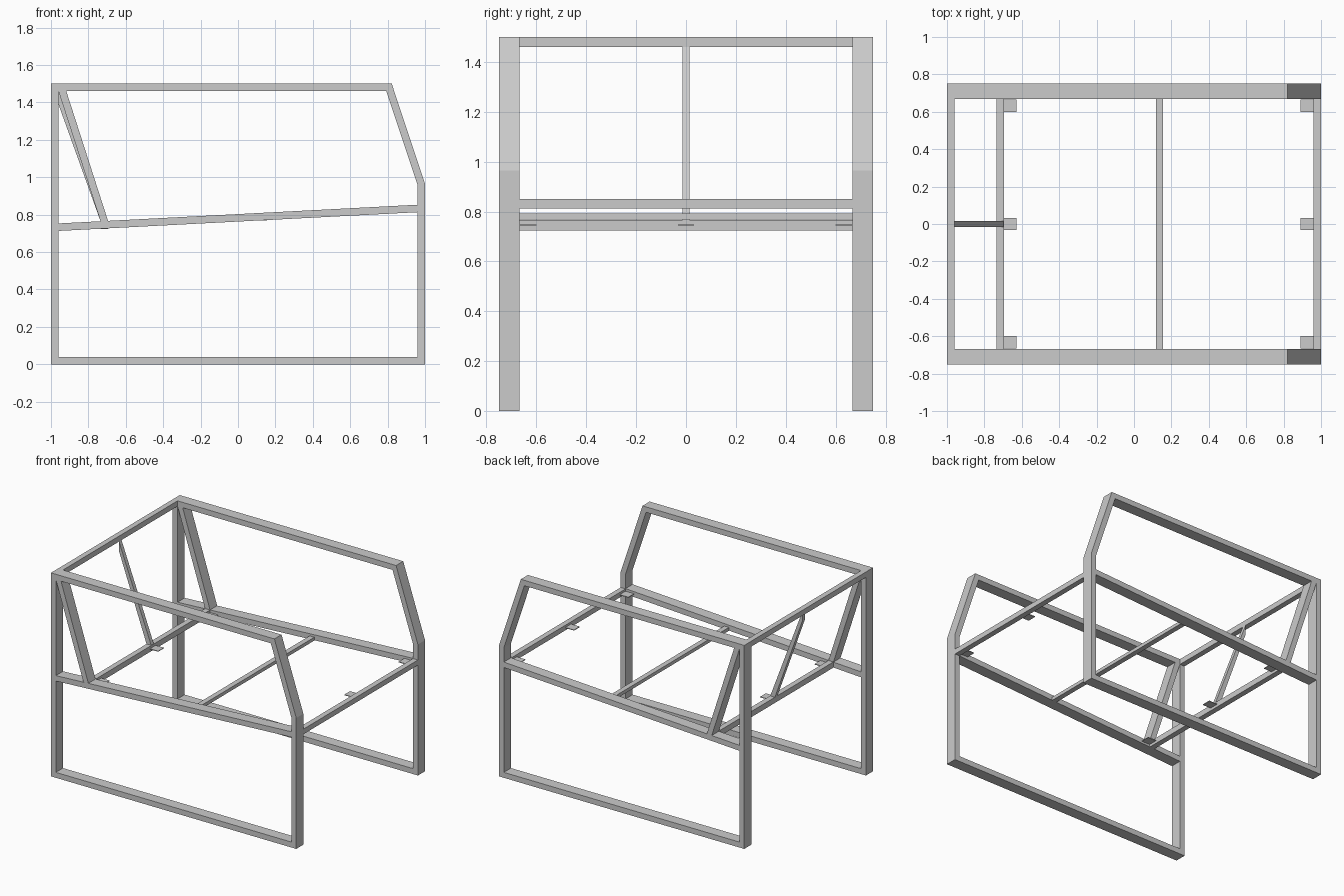
import bpy, bmesh

if "Cube" in bpy.data.objects:
    bpy.data.objects.remove(bpy.data.objects["Cube"])

HALF, INNER = 0.75, 0.667      # outer and inner y of the side frames


def add_mesh(name, bm, mirror=False):
    bmesh.ops.recalc_face_normals(bm, faces=bm.faces)
    mesh = bpy.data.meshes.new(name)
    bm.to_mesh(mesh)
    bm.free()
    obj = bpy.data.objects.new(name, mesh)
    bpy.context.collection.objects.link(obj)
    if mirror:
        mod = obj.modifiers.new("Mirror", 'MIRROR')
        mod.use_axis = (False, True, False)
        mod.use_mirror_merge = False
    return obj


def extrude_y(bm, faces, depth):
    ext = bmesh.ops.extrude_face_region(bm, geom=faces)
    verts = [v for v in ext["geom"] if isinstance(v, bmesh.types.BMVert)]
    bmesh.ops.translate(bm, verts=verts, vec=(0, depth, 0))


def prism(name, pts, y0, y1, mirror=False):
    """Extrude an x-z outline from y0 to y1."""
    bm = bmesh.new()
    face = bm.faces.new([bm.verts.new((x, y0, z)) for x, z in pts])
    extrude_y(bm, [face], y1 - y0)
    return add_mesh(name, bm, mirror)


def box(name, x0, x1, z0, z1, y0=-INNER, y1=INNER):
    return prism(name, [(x0, z0), (x1, z0), (x1, z1), (x0, z1)], y0, y1)


# Side frames: closed loop of square bar with a cut upper corner
outer = [(-1, 0), (1, 0), (1, 0.965), (0.822, 1.5), (-1, 1.5)]
inner = [(-0.96, 0.04), (0.96, 0.04), (0.96, 0.959), (0.793, 1.46), (-0.96, 1.46)]
bm = bmesh.new()
o = [bm.verts.new((x, -HALF, z)) for x, z in outer]
i = [bm.verts.new((x, -HALF, z)) for x, z in inner]
n = len(o)
ring = [bm.faces.new((o[k], o[(k + 1) % n], i[(k + 1) % n], i[k])) for k in range(n)]
extrude_y(bm, ring, HALF - INNER)
add_mesh("side_frames", bm, mirror=True)

# Sloping seat rails and back-rest struts inside each side frame
prism("seat_rails", [(-0.96, 0.713), (0.96, 0.813), (0.96, 0.853), (-0.96, 0.753)],
      -HALF, -INNER, mirror=True)
prism("back_struts", [(-0.735, 0.765), (-0.695, 0.767), (-0.918, 1.46), (-0.96, 1.46)],
      -HALF, -INNER, mirror=True)

# Thin centre strut of the back rest
prism("centre_back_strut", [(-0.735, 0.765), (-0.697, 0.765), (-0.96, 1.46), (-0.96, 1.39)],
      -0.015, 0.015)

# Cross beams joining the two sides
box("top_cross_beam", -1, -0.96, 1.46, 1.5)
box("front_cross_beam", 0.96, 1.0, 0.813, 0.851)
box("middle_cross_beam", 0.117, 0.155, 0.768, 0.793)
box("rear_cross_beam", -0.735, -0.695, 0.724, 0.766)

# Small mounting plates on the seat beams
for x0, x1, z, label in ((-0.695, -0.628, 0.746, "rear"), (0.89, 0.96, 0.832, "front")):
    for k, yc in enumerate((-0.633, 0.0, 0.633)):
        box(f"{label}_plate_{k + 1}", x0, x1, z - 0.0025, z + 0.0025, yc - 0.033, yc + 0.033)
